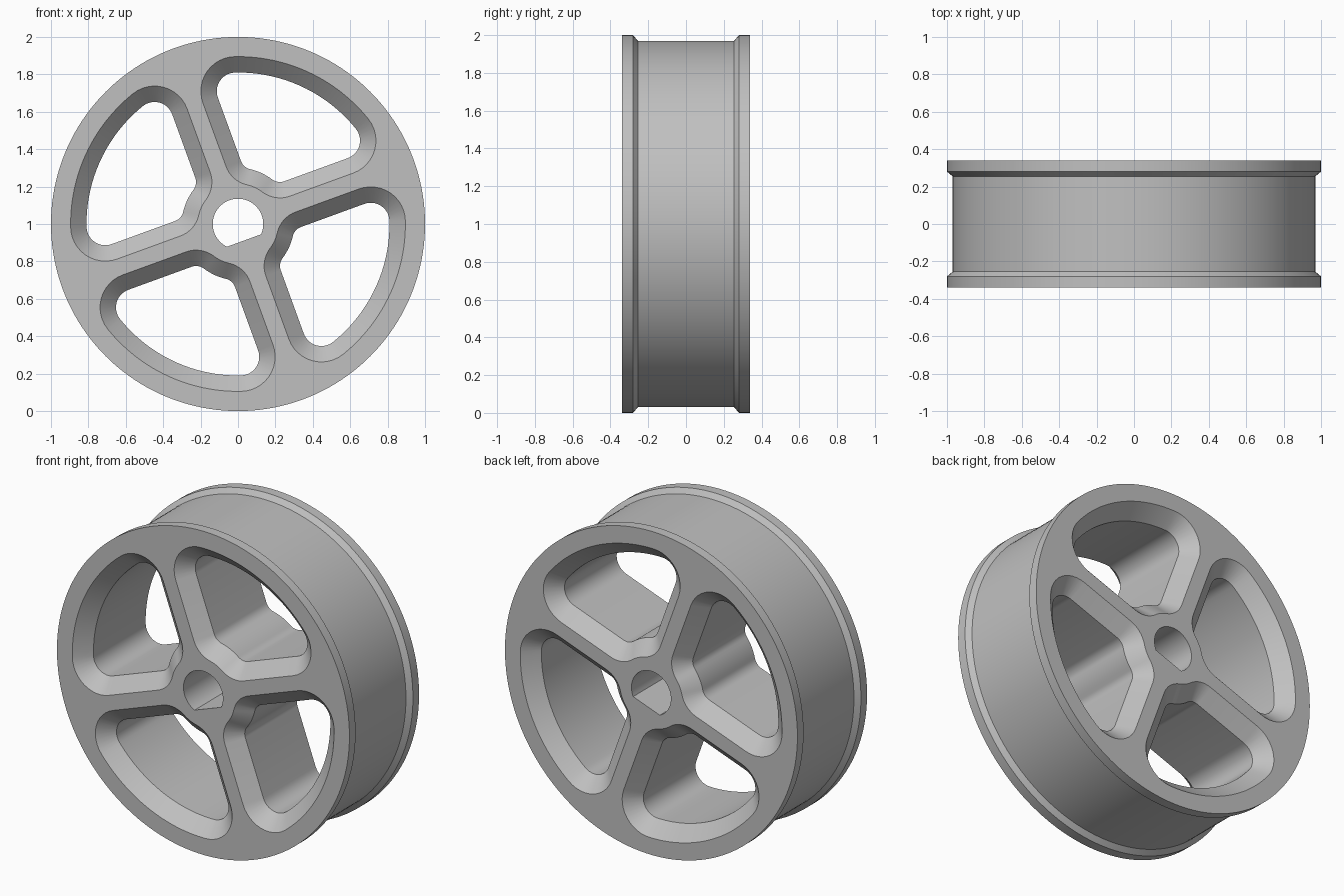
import bpy, bmesh
from math import sin, cos, pi, sqrt, atan2, radians

if "Cube" in bpy.data.objects:
    bpy.data.objects.remove(bpy.data.objects["Cube"], do_unlink=True)

HALF = 0.34        # half the wheel width
CHAMFER = 0.085    # pocket edge chamfer
TILT = radians(20) # spoke rotation

metal = bpy.data.materials.new("light grey")
grey = (0.53, 0.53, 0.53, 1)
metal.use_nodes = True
metal.diffuse_color = grey
metal.node_tree.nodes["Principled BSDF"].inputs["Base Color"].default_value = grey


def arc(cx, cz, r, a, b, n):
    return [(cx + r * cos(a + (b - a) * i / n), cz + r * sin(a + (b - a) * i / n))
            for i in range(n + 1)]


def turn(points, angle):
    c, s = cos(angle), sin(angle)
    return [(c * u - s * v, s * u + c * v) for u, v in points]


def loft(name, rings):
    """Solid through rings of (y, outline), capped at both ends, axis at z = 1."""
    bm = bmesh.new()
    loops = [[bm.verts.new((x, y, z + 1)) for x, z in pts] for y, pts in rings]
    for a, b in zip(loops, loops[1:]):
        for i in range(len(a)):
            j = (i + 1) % len(a)
            bm.faces.new((a[i], a[j], b[j], b[i]))
    bm.faces.new(loops[0])
    bm.faces.new(loops[-1])
    bmesh.ops.recalc_face_normals(bm, faces=bm.faces)
    mesh = bpy.data.meshes.new(name)
    bm.to_mesh(mesh)
    bm.free()
    mesh.materials.append(metal)
    obj = bpy.data.objects.new(name, mesh)
    bpy.context.collection.objects.link(obj)
    return obj


def pocket_outline(d):
    """Rounded quarter opening between two spokes, grown outward by d."""
    spoke, rim, hub, f, g = 0.13, 0.81, 0.30, 0.10, 0.07
    fz, gz = spoke + f, spoke + g
    fx = sqrt((rim - f) ** 2 - fz ** 2)
    gx = sqrt((hub + g) ** 2 - gz ** 2)
    a, b, q = atan2(fz, fx), atan2(gz, gx), pi / 2
    pts = arc(fx, fz, f + d, -q, a, 12)                      # rim corner
    pts += arc(0, 0, rim + d, a, q - a, 28)[1:]              # rim
    pts += arc(fz, fx, f + d, q - a, pi, 12)[1:]             # rim corner
    pts += arc(gz, gx, g + d, pi, pi + q - b, 8)             # hub corner
    pts += arc(0, 0, hub - d, q - b, b, 8)[1:]               # hub
    pts += arc(gx, gz, g + d, pi + b, 3 * q, 8)[1:]          # hub corner
    return pts


# Wheel body: lathed rim with a raised lip on each side
lip = [(-HALF, 1), (-0.28, 1), (-0.255, 0.97), (0.255, 0.97), (0.28, 1), (HALF, 1)]
wheel = loft("wheel", [(y, arc(0, 0, r, 0, 2 * pi, 160)[:-1]) for y, r in lip])

# Four chamfered pockets leave the spokes and hub
over = 0.02
sections = [(-HALF - over, CHAMFER + over), (CHAMFER - HALF, 0),
            (HALF - CHAMFER, 0), (HALF + over, CHAMFER + over)]
cutters = [loft("pocket_cutter", [(y, turn(pocket_outline(d), TILT + k * pi / 2))
                                  for y, d in sections]) for k in range(4)]

# D-shaped axle bore with the flat facing one spoke
half_flat = atan2(sqrt(0.135 ** 2 - 0.094 ** 2), 0.094)
bore = turn(arc(0, 0, 0.135, half_flat - pi / 2, 1.5 * pi - half_flat, 48), TILT)
cutters.append(loft("bore_cutter", [(-0.5, bore), (0.5, bore)]))

bpy.context.view_layer.objects.active = wheel
for cutter in cutters:
    cutter.hide_render = True
    mod = wheel.modifiers.new("cut", "BOOLEAN")
    mod.operation = "DIFFERENCE"
    mod.solver = "EXACT"
    mod.object = cutter
    bpy.ops.object.modifier_apply(modifier=mod.name)
    bpy.data.objects.remove(cutter, do_unlink=True)

# Smooth curved walls, crisp chamfer and lip edges
bpy.ops.object.select_all(action="DESELECT")
wheel.select_set(True)
bpy.ops.object.shade_smooth_by_angle(angle=radians(25))
